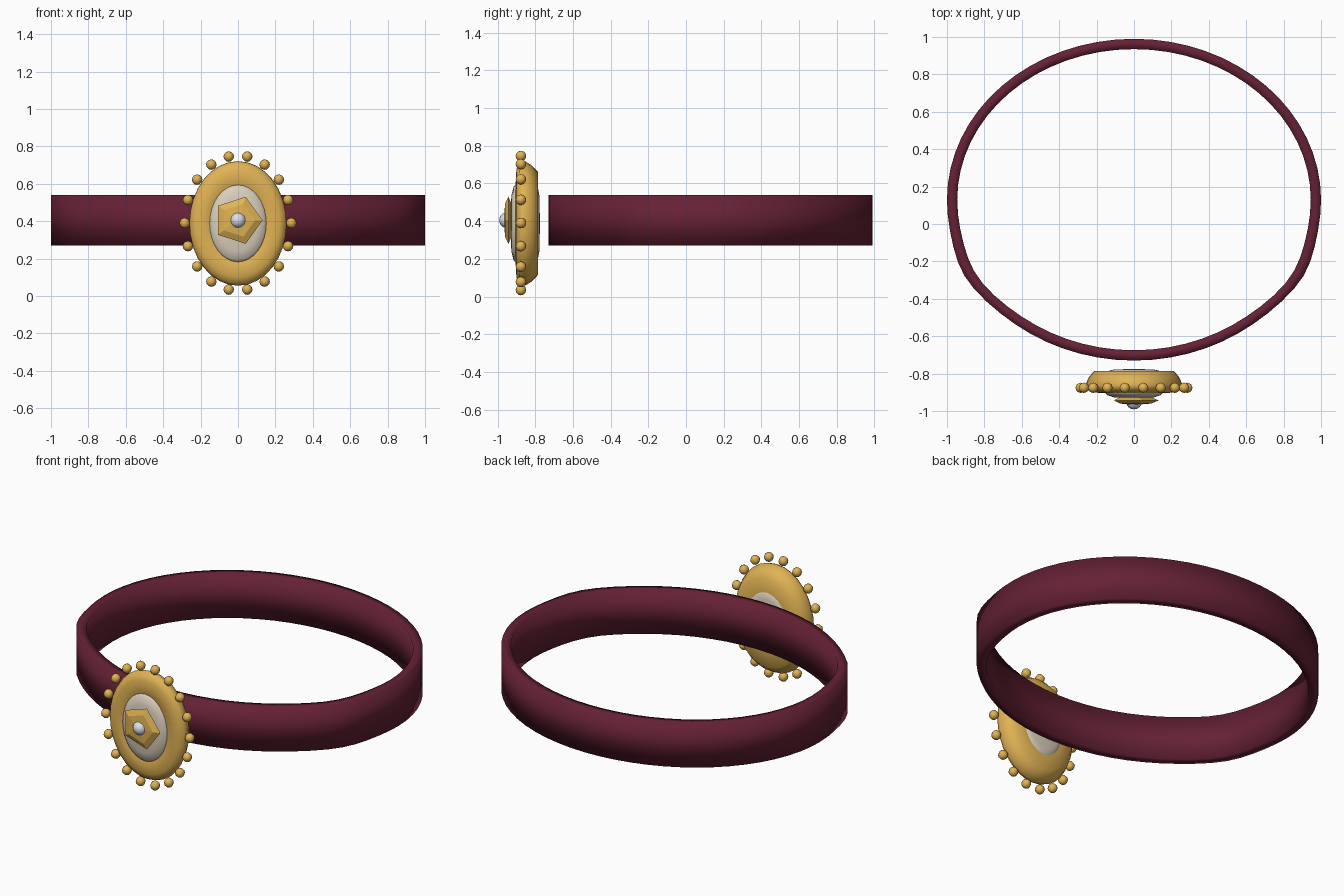
import bpy, bmesh
from math import sin, cos, pi, exp, radians

if "Cube" in bpy.data.objects:
    bpy.data.objects.remove(bpy.data.objects["Cube"])

CZ = 0.388  # height of the medallion centre


def material(name, rgb):
    m = bpy.data.materials.new(name)
    m.diffuse_color = (*rgb, 1)
    m.use_nodes = True
    m.node_tree.nodes["Principled BSDF"].inputs["Base Color"].default_value = m.diffuse_color
    return m


BURGUNDY = material("burgundy", (0.13, 0.015, 0.035))
GOLD = material("gold", (0.75, 0.45, 0.09))
CREAM = material("cream", (0.70, 0.62, 0.50))
PEARL = material("pearl", (0.72, 0.75, 0.80))


def finish(bm, name, mat, smooth=None):
    bmesh.ops.recalc_face_normals(bm, faces=bm.faces)
    me = bpy.data.meshes.new(name)
    bm.to_mesh(me)
    bm.free()
    ob = bpy.data.objects.new(name, me)
    bpy.context.collection.objects.link(ob)
    me.materials.append(mat)
    if smooth:
        bpy.ops.object.select_all(action='DESELECT')
        ob.select_set(True)
        bpy.context.view_layer.objects.active = ob
        bpy.ops.object.shade_smooth_by_angle(angle=radians(smooth))
    return ob


def loft(bm, rings, closed=False):
    """Bridge rings of points; open ends are capped."""
    vs = [[bm.verts.new(p) for p in r] for r in rings]
    n = len(vs[0])
    pairs = list(zip(vs, vs[1:])) + ([(vs[-1], vs[0])] if closed else [])
    for a, b in pairs:
        for i in range(n):
            j = (i + 1) % n
            bm.faces.new((a[i], a[j], b[j], b[i]))
    if not closed:
        bm.faces.new(vs[0])
        bm.faces.new(vs[-1])


def turned(name, profile, sx, sz, cz, mat, n=32, closed=False, smooth=None):
    """Oval turned around the y axis; profile is (radius, y)."""
    bm = bmesh.new()
    loft(bm, [[(r * sx * cos(2 * pi * i / n), y, cz + r * sz * sin(2 * pi * i / n))
               for i in range(n)] for r, y in profile], closed)
    return finish(bm, name, mat, smooth)


# Choker band: flat strap following a slightly squared-off oval
def band_ring(inset, z, n=64):
    pts = []
    for i in range(n):
        t = 2 * pi * i / n
        y = 0.13 + (0.86 - inset) * sin(t)
        x = (1 - inset) * cos(t) * (1 + 0.03 * exp(-((y + 0.3) / 0.17) ** 2))
        pts.append((x, y, z))
    return pts


bm = bmesh.new()
loft(bm, [band_ring(0, 0.27), band_ring(0, 0.54),
          band_ring(0.055, 0.54), band_ring(0.055, 0.27)], closed=True)
finish(bm, "choker_band", BURGUNDY, 180)

# Oval gold frame of the medallion
turned("medallion_frame",
       [(0.50, -0.785), (0.82, -0.785), (0.93, -0.82), (1.0, -0.86),
        (0.97, -0.885), (0.86, -0.90), (0.58, -0.905), (0.50, -0.88)],
       0.26, 0.333, CZ, GOLD, closed=True, smooth=60)

# Cream stone set through the frame
turned("oval_stone",
       [(0.02, -0.775), (0.7, -0.778), (0.93, -0.787), (1, -0.81),
        (1, -0.90), (0.93, -0.915), (0.7, -0.927), (0.02, -0.93)],
       0.155, 0.21, CZ, CREAM, smooth=60)

# Five-sided gold boss
turned("pentagon_boss",
       [(0.02, -0.918), (0.7, -0.926), (1, -0.943), (0.7, -0.96), (0.02, -0.967)],
       0.132, 0.132, 0.405, GOLD, n=5)


def ball(bm, pos, r, u, v):
    new = bmesh.ops.create_uvsphere(bm, u_segments=u, v_segments=v, radius=r)["verts"]
    bmesh.ops.translate(bm, verts=new, vec=pos)


# Centre pearl
bm = bmesh.new()
ball(bm, (0, -0.949, 0.405), 0.042, 16, 10)
finish(bm, "centre_pearl", PEARL, 60)

# Ring of eighteen gold beads
bm = bmesh.new()
for i in range(18):
    a = 2 * pi * i / 18
    ball(bm, (0.285 * cos(a), -0.876, CZ + 0.002 + 0.361 * sin(a)), 0.028, 8, 6)
finish(bm, "bead_border", GOLD, 60)
